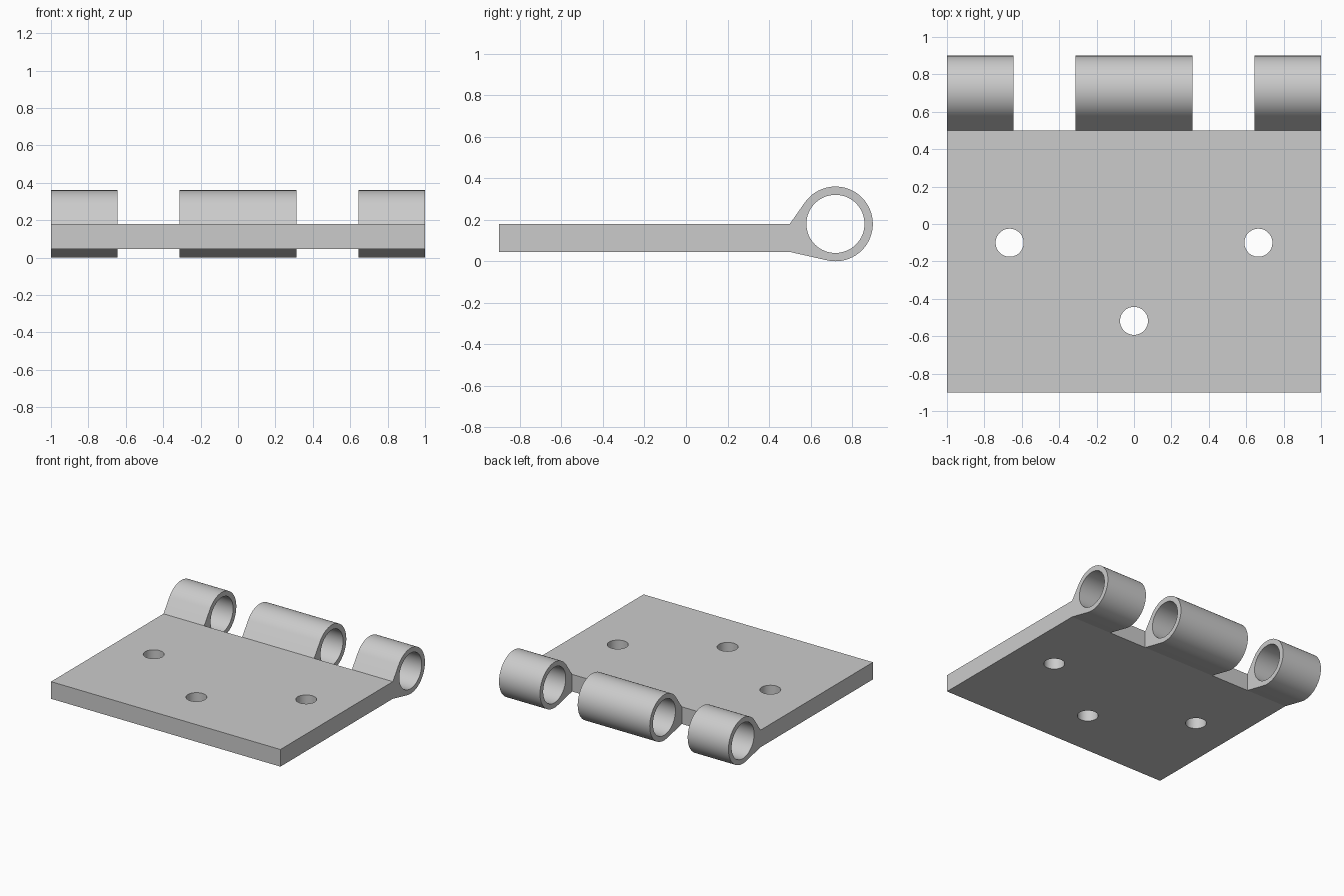
import bpy, bmesh
from math import cos, sin, tau, acos, atan2, hypot, pi
from mathutils import Matrix

cube = bpy.data.objects.get("Cube")
if cube:
    bpy.data.objects.remove(cube, do_unlink=True)

# Single grey metal
steel = bpy.data.materials.new("grey_metal")
steel.use_nodes = True
GREY = (0.6, 0.6, 0.6, 1)
steel.diffuse_color = GREY
steel.node_tree.nodes["Principled BSDF"].inputs["Base Color"].default_value = GREY


def arc(cx, cy, r, start=0.0, sweep=tau, n=64, closed=True):
    steps = n if closed else n - 1
    return [(cx + r * cos(start + sweep * i / steps),
             cy + r * sin(start + sweep * i / steps)) for i in range(n)]


def extruded(name, loops, depth, matrix):
    """Filled flat outline (first loop) with holes (other loops), given depth."""
    curve = bpy.data.curves.new(name, 'CURVE')
    curve.dimensions = '2D'
    curve.fill_mode = 'BOTH'
    curve.extrude = depth / 2
    for loop in loops:
        spline = curve.splines.new('POLY')
        spline.points.add(len(loop) - 1)
        for point, (x, y) in zip(spline.points, loop):
            point.co = (x, y, 0, 1)
        spline.use_cyclic_u = True
    obj = bpy.data.objects.new(name, curve)
    bpy.context.collection.objects.link(obj)
    bpy.ops.object.select_all(action='DESELECT')
    bpy.context.view_layer.objects.active = obj
    obj.select_set(True)
    bpy.ops.object.convert(target='MESH')
    obj = bpy.context.object
    bm = bmesh.new()
    bm.from_mesh(obj.data)
    bmesh.ops.remove_doubles(bm, verts=bm.verts, dist=1e-5)
    bmesh.ops.transform(bm, matrix=matrix, verts=bm.verts)
    bmesh.ops.recalc_face_normals(bm, faces=bm.faces)
    bm.to_mesh(obj.data)
    bm.free()
    obj.data.materials.clear()
    obj.data.materials.append(steel)
    bpy.ops.object.shade_smooth_by_angle(angle=0.5)
    return obj


# Flat leaf with three screw holes
BOTTOM, TOP, FRONT, BACK = 0.045, 0.18, -0.9, 0.5
outline = [(-1, FRONT), (1, FRONT), (1, BACK), (-1, BACK)]
holes = [arc(x, y, 0.075, n=48) for x, y in ((-0.665, -0.1), (0.665, -0.1), (0, -0.518))]
extruded("hinge_leaf", [outline] + holes, TOP - BOTTOM,
         Matrix.Translation((0, 0, (TOP + BOTTOM) / 2)))

# Knuckle section: barrel blended into the leaf by two tangent lines
CY, CZ, R, BORE = 0.72, 0.18, 0.18, 0.14


def tangent_angle(y, z, side):
    dy, dz = y - CY, z - CZ
    return atan2(dz, dy) % tau + side * acos(R / hypot(dy, dz))


low = tangent_angle(BACK, BOTTOM, 1)
high = tangent_angle(BACK, TOP, -1) + tau
section = arc(CY, CZ, R, low, high - low, 56, closed=False)
section += [(BACK, TOP), (BACK, BOTTOM)]
bore = arc(CY, CZ, BORE)

# Section axes map to y and z, depth runs along x
along_x = Matrix(((0, 0, 1, 0), (1, 0, 0, 0), (0, 1, 0, 0), (0, 0, 0, 1)))
for name, x0, x1 in (("right_knuckle", -1, -0.645),
                     ("middle_knuckle", -0.314, 0.314),
                     ("left_knuckle", 0.643, 1)):
    extruded(name, [section, bore], x1 - x0,
             Matrix.Translation(((x0 + x1) / 2, 0, 0)) @ along_x)
